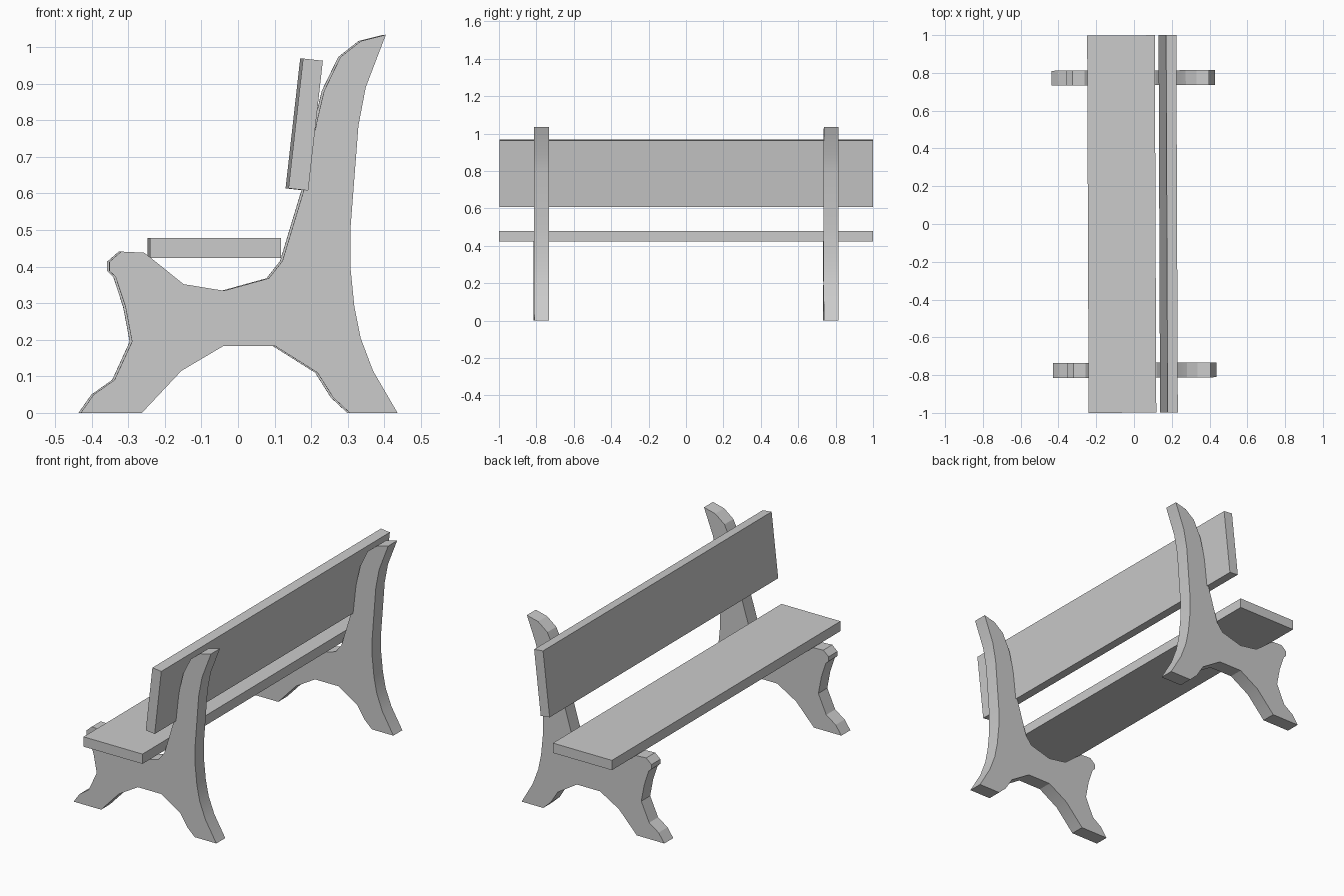
import bpy, bmesh
from math import radians
from mathutils import Matrix

if "Cube" in bpy.data.objects:
    bpy.data.objects.remove(bpy.data.objects["Cube"])

TURN = Matrix.Rotation(0.004, 4, 'Z')  # the bench stands very slightly turned


def extrude_profile(name, points, y0, y1):
    """Prism from an (x, z) profile, running along y."""
    bm = bmesh.new()
    face = bm.faces.new([bm.verts.new((x, y0, z)) for x, z in points])
    side = bmesh.ops.extrude_face_region(bm, geom=[face])
    verts = [v for v in side["geom"] if isinstance(v, bmesh.types.BMVert)]
    bmesh.ops.translate(bm, vec=(0, y1 - y0, 0), verts=verts)
    bmesh.ops.recalc_face_normals(bm, faces=bm.faces)
    bm.transform(TURN)
    mesh = bpy.data.meshes.new(name)
    bm.to_mesh(mesh)
    bm.free()
    obj = bpy.data.objects.new(name, mesh)
    bpy.context.collection.objects.link(obj)
    return obj


# End support outline: front foot, arm scoop, back post, rear foot, arch
support = [
    (-0.433, 0), (-0.398, 0.05), (-0.341, 0.09), (-0.293, 0.195),
    (-0.311, 0.29), (-0.338, 0.372), (-0.355, 0.388), (-0.355, 0.413),
    (-0.323, 0.441), (-0.26, 0.438), (-0.243, 0.425), (-0.152, 0.352),
    (-0.042, 0.334), (0.081, 0.368), (0.118, 0.415), (0.177, 0.61),
    (0.213, 0.80), (0.232, 0.88), (0.277, 0.973), (0.333, 1.017),
    (0.401, 1.034), (0.346, 0.89), (0.326, 0.785), (0.304, 0.50),
    (0.304, 0.40), (0.315, 0.29), (0.332, 0.205), (0.366, 0.115),
    (0.433, 0), (0.302, 0), (0.257, 0.042), (0.214, 0.11),
    (0.098, 0.183), (-0.043, 0.183), (-0.158, 0.115), (-0.266, 0),
]
for name, y in (("left_support", -0.774), ("right_support", 0.774)):
    obj = extrude_profile(name, support, y - 0.039, y + 0.039)
    bpy.context.view_layer.objects.active = obj
    obj.select_set(True)
    bpy.ops.object.shade_smooth_by_angle(angle=radians(18))
    obj.select_set(False)

# Seat plank
extrude_profile("seat", [(-0.244, 0.424), (0.114, 0.424),
                         (0.114, 0.478), (-0.244, 0.478)], -0.999, 0.999)

# Leaning backrest plank
extrude_profile("backrest", [(0.134, 0.614), (0.188, 0.608),
                             (0.228, 0.963), (0.174, 0.969)], -0.999, 0.999)
